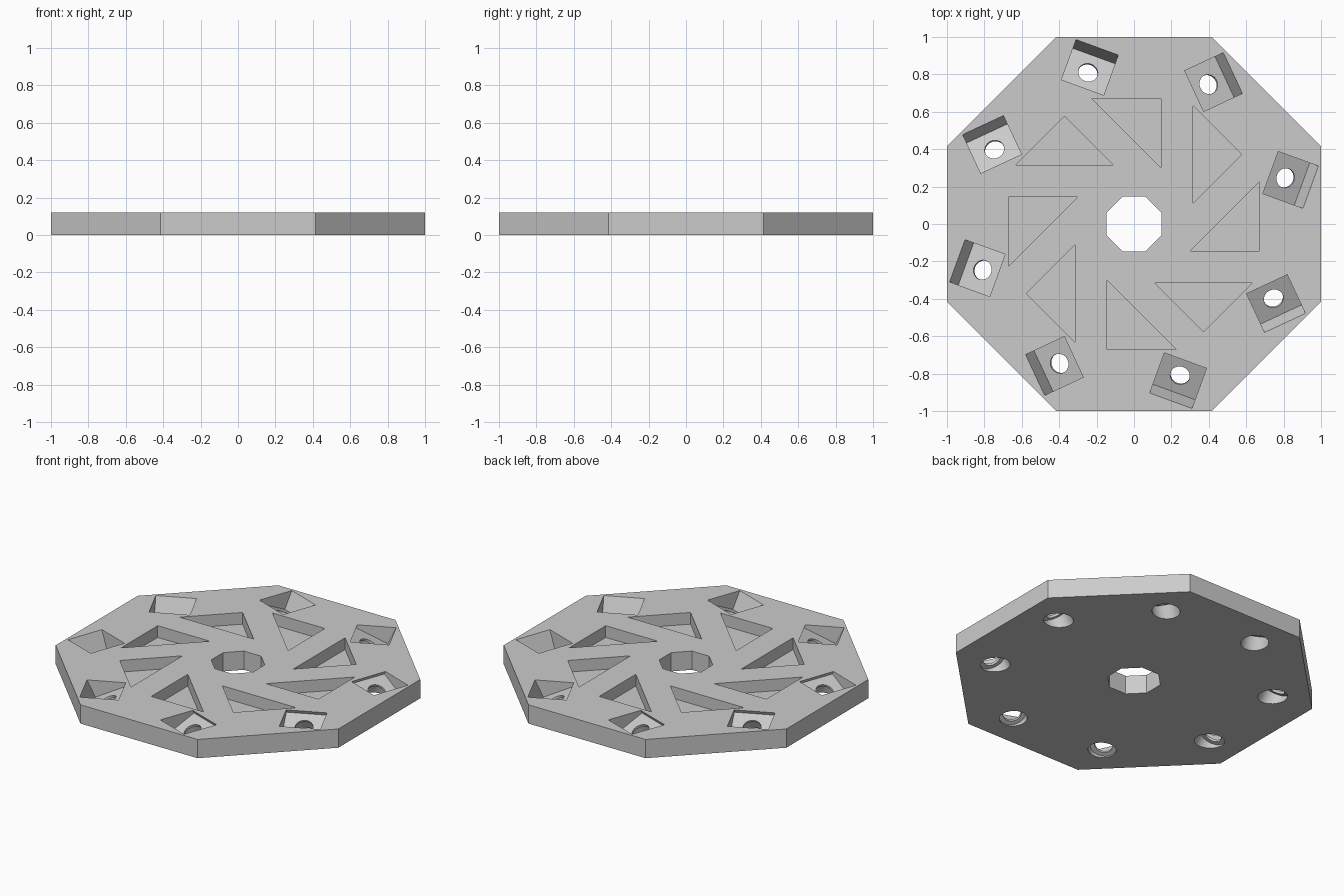
import bpy, bmesh, math
from mathutils import Matrix, Vector

if "Cube" in bpy.data.objects:
    bpy.data.objects.remove(bpy.data.objects["Cube"])

THICK = 0.12
COPIES = 8
TILT = math.radians(25)
FLAT = math.cos(math.pi / 8)          # apothem / radius of an octagon

grey = bpy.data.materials.new("plain grey")
grey.use_nodes = True
GREY = (0.6, 0.6, 0.6, 1)
grey.diffuse_color = GREY
grey.node_tree.nodes["Principled BSDF"].inputs["Base Color"].default_value = GREY


def make_object(name, bm):
    bmesh.ops.recalc_face_normals(bm, faces=bm.faces)
    mesh = bpy.data.meshes.new(name)
    bm.to_mesh(mesh)
    bm.free()
    mesh.materials.append(grey)
    obj = bpy.data.objects.new(name, mesh)
    bpy.context.collection.objects.link(obj)
    return obj


def octagon(bm, apothem, z0, z1):
    place = Matrix.Translation((0, 0, (z0 + z1) / 2)) @ Matrix.Rotation(math.pi / 8, 4, "Z")
    bmesh.ops.create_cone(bm, cap_ends=True, segments=8, radius1=apothem / FLAT,
                          radius2=apothem / FLAT, depth=z1 - z0, matrix=place)


def ring_of(add_one):
    """Repeat a cutter shape around the plate."""
    bm = bmesh.new()
    for i in range(COPIES):
        add_one(bm, Matrix.Rotation(i * math.tau / COPIES, 4, "Z"))
    return bm


# Frame on each sloping seat: x along the seat edge, y down the slope, z out of the seat
seat = (Matrix.Rotation(math.radians(-20), 4, "Z")
        @ Matrix.Translation((-0.508, 0.677, 0.057))
        @ Matrix.Rotation(-TILT, 4, "X"))


def triangle_pocket(bm, turn):
    corners = [(0.145, 0.67), (-0.225, 0.67), (0.145, 0.30)]
    face = bm.faces.new([bm.verts.new(turn @ Vector((x, y, 0.045))) for x, y in corners])
    top = bmesh.ops.extrude_face_region(bm, geom=[face])["geom"]
    bmesh.ops.translate(bm, vec=(0, 0, 0.2),
                        verts=[v for v in top if isinstance(v, bmesh.types.BMVert)])


def tilted_pocket(bm, turn):
    box = Matrix.Translation((0, 0, 0.15)) @ Matrix.Diagonal((0.24, 0.207, 0.3, 1))
    bmesh.ops.create_cube(bm, size=1, matrix=turn @ seat @ box)


def cylinder(radius, low, high):
    def add(bm, turn):
        mid = Matrix.Translation((0, 0, (low + high) / 2))
        bmesh.ops.create_cone(bm, cap_ends=True, segments=32, radius1=radius,
                              radius2=radius, depth=high - low, matrix=turn @ seat @ mid)
    return add


# Octagonal plate
bm = bmesh.new()
octagon(bm, 1.0, 0, THICK)
plate = make_object("octagonal_plate", bm)

# Cutters: centre bore, triangular pockets, tilted seats, bolt holes, counterbores below
bm = bmesh.new()
octagon(bm, 0.147, -0.1, 0.3)
cutters = [make_object("centre_bore_cutter", bm)]
for name, shape in (("triangle_pocket_cutter", triangle_pocket),
                    ("tilted_pocket_cutter", tilted_pocket),
                    ("bolt_hole_cutter", cylinder(0.053, -0.2, 0.03)),
                    ("counterbore_cutter", cylinder(0.08, -0.2, -0.015))):
    cutters.append(make_object(name, ring_of(shape)))

bpy.context.view_layer.objects.active = plate
plate.select_set(True)
for cutter in cutters:
    cutter.hide_render = True
    mod = plate.modifiers.new(cutter.name, "BOOLEAN")
    mod.operation = "DIFFERENCE"
    mod.solver = "EXACT"
    mod.object = cutter
    bpy.ops.object.modifier_apply(modifier=mod.name)
    bpy.data.objects.remove(cutter)

bpy.ops.object.shade_smooth_by_angle(angle=math.radians(30))
